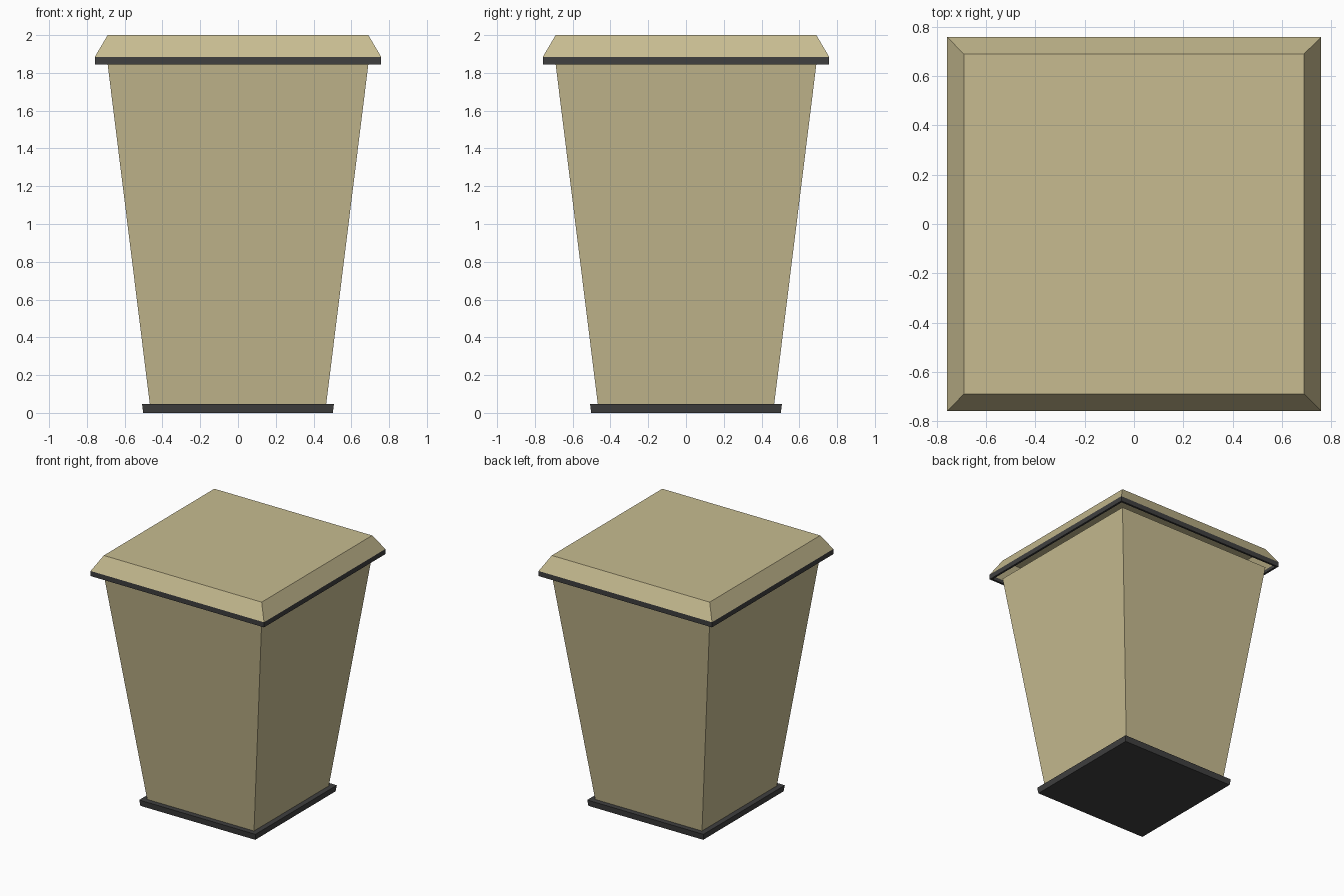
import bpy, bmesh

if "Cube" in bpy.data.objects:
    bpy.data.objects.remove(bpy.data.objects["Cube"])


def material(name, color):
    mat = bpy.data.materials.new(name)
    mat.diffuse_color = color
    mat.use_nodes = True
    mat.node_tree.nodes["Principled BSDF"].inputs["Base Color"].default_value = mat.diffuse_color
    return mat


tan = material("tan_plastic", (0.57, 0.50, 0.28, 1))
dark = material("dark_rubber", (0.05, 0.05, 0.05, 1))


def square_loft(name, profile, mat, cap_start=False, cap_end=False):
    """Skin square rings given as (half width, height), with optional caps."""
    bm = bmesh.new()
    corners = ((-1, -1), (1, -1), (1, 1), (-1, 1))
    rings = [[bm.verts.new((sx * h, sy * h, z)) for sx, sy in corners]
             for h, z in profile]
    for low, high in zip(rings, rings[1:]):
        for i in range(4):
            j = (i + 1) % 4
            bm.faces.new((low[i], low[j], high[j], high[i]))
    if cap_start:
        bm.faces.new(rings[0][::-1])
    if cap_end:
        bm.faces.new(rings[-1])
    mesh = bpy.data.meshes.new(name)
    bm.to_mesh(mesh)
    bm.free()
    mesh.materials.append(mat)
    obj = bpy.data.objects.new(name, mesh)
    bpy.context.collection.objects.link(obj)
    return obj


# dark foot plate
square_loft("base_plate", [(0.502, 0), (0.508, 0.047)], dark, True, True)

# tapered bin body, open at the top
square_loft("bin_body", [(0.467, 0.047), (0.69, 1.845)], tan)

# dark band around the lid, with a narrow lip underneath
square_loft("lid_band", [(0.742, 1.845), (0.758, 1.845), (0.758, 1.885)], dark)

# hollow bevelled lid
square_loft("lid", [(0.758, 1.885), (0.69, 2.0)], tan, cap_end=True)
